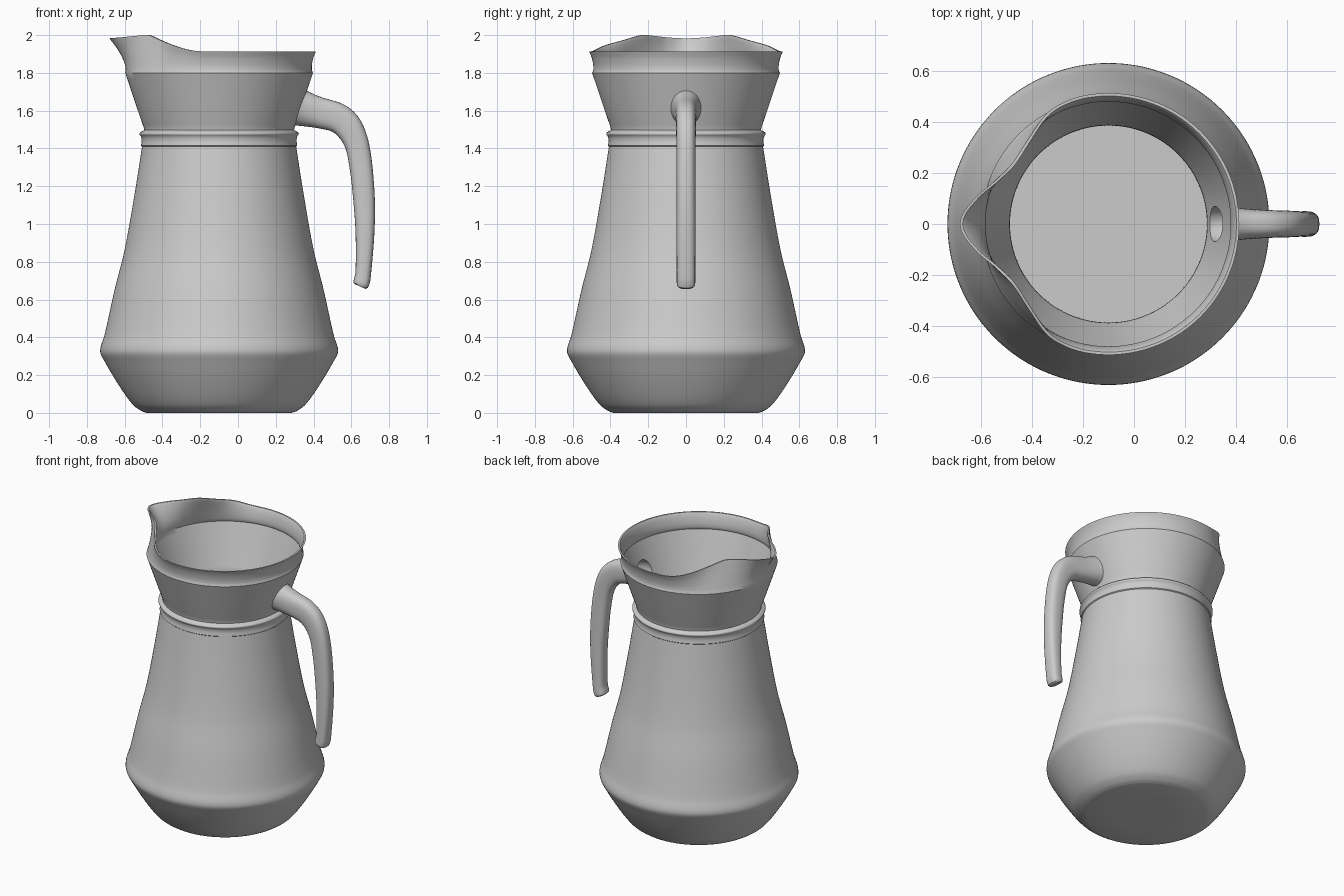
import bpy, bmesh, math
from mathutils import Vector

if "Cube" in bpy.data.objects:
    bpy.data.objects.remove(bpy.data.objects["Cube"])

AXIS_X = -0.10   # the body's axis of revolution
WALL = 0.012


def spline(points, n):
    """Smooth curve through points of any dimension (chord-length Hermite)."""
    p = [Vector(q) for q in points]
    t = [0.0]
    for a, b in zip(p, p[1:]):
        t.append(t[-1] + (b - a).length)
    last = len(p) - 1
    m = []
    for i in range(len(p)):
        a, b = max(i - 1, 0), min(i + 1, last)
        m.append((p[b] - p[a]) / (t[b] - t[a]))
    out = []
    for i in range(last):
        h = t[i + 1] - t[i]
        for k in range(n):
            s = k / n
            out.append(p[i] * (2*s**3 - 3*s**2 + 1) + m[i] * (h * (s**3 - 2*s**2 + s))
                       + p[i + 1] * (3*s**2 - 2*s**3) + m[i + 1] * (h * (s**3 - s**2)))
    return out + [p[-1]]


def loft(name, rings, cap):
    """Skin closed rings of points into a mesh object."""
    bm = bmesh.new()
    vs = [[bm.verts.new(c) for c in ring] for ring in rings]
    n = len(rings[0])
    for a, b in zip(vs, vs[1:]):
        for j in range(n):
            k = (j + 1) % n
            bm.faces.new((a[j], a[k], b[k], b[j]))
    if cap:
        bm.faces.new(vs[0])
        bm.faces.new(vs[-1])
    bmesh.ops.remove_doubles(bm, verts=bm.verts, dist=1e-5)
    bmesh.ops.recalc_face_normals(bm, faces=bm.faces)
    me = bpy.data.meshes.new(name)
    bm.to_mesh(me)
    bm.free()
    ob = bpy.data.objects.new(name, me)
    bpy.context.collection.objects.link(ob)
    return ob


def activate(ob):
    bpy.ops.object.select_all(action='DESELECT')
    ob.select_set(True)
    bpy.context.view_layer.objects.active = ob


# Body profile (radius, z): base, belly, neck ring, funnel, rim band
base = [Vector((0, 0)), Vector((0.2, 0))]
belly = spline([(.385, 0), (.415, .012), (.458, .045), (.527, .14), (.606, .272),
                (.63, .328), (.606, .415), (.553, .653), (.50, .865),
                (.448, 1.156), (.408, 1.41)], 5)
ring = spline([(.414, 1.415), (.410, 1.44), (.413, 1.462), (.422, 1.476),
               (.417, 1.486), (.397, 1.497)], 3)
funnel = spline([(.399, 1.51), (.43, 1.60), (.497, 1.80)], 6)
band = spline([(.491, 1.815), (.491, 1.84), (.499, 1.88), (.512, 1.913)], 4)
outer = base + belly + ring + funnel + band

# Inner wall: the outer profile offset inwards
inner = []
for i, q in enumerate(outer):
    d = (outer[min(i + 1, len(outer) - 1)] - outer[max(i - 1, 0)]).normalized()
    inner.append(Vector((max(q.x - d.y * WALL, 0), q.y + d.x * WALL)))
inner[0].x = 0
inner[-1].y = 1.913
profile = outer + inner[::-1]

# Spout: (angle from the tip in degrees, radius change, height change) at the rim
lip = spline([(-11, .02, .075), (0, .07, .070), (11, .02, .075), (20, -.033, .082),
              (32, -.0675, .087), (47, -.055, .060), (62, -.014, .030),
              (72, -.003, .008), (82, 0, 0), (180, 0, 0)], 8)


def lip_at(deg):
    for a, b in zip(lip, lip[1:]):
        if a.x <= deg <= b.x:
            return a.lerp(b, (deg - a.x) / (b.x - a.x))
    return lip[-1]


SIDES = 144
lips = []
for j in range(SIDES):
    deg = 360 * j / SIDES
    lips.append(lip_at(min(deg, 360 - deg)))
rings = []
for q in profile:
    t = min(max((q.y - 1.80) / 0.113, 0), 1)
    row = []
    for j in range(SIDES):
        phi = 2 * math.pi * j / SIDES
        r = q.x + lips[j].y * t ** 1.5
        row.append((AXIS_X - r * math.cos(phi), r * math.sin(phi), q.y + lips[j].z * t))
    rings.append(row)
body = loft("jug_body", rings, False)

# Handle sections: outer edge x, z; inner edge x, z; half width
sections = spline([(.357, 1.71, .297, 1.522, .082), (.385, 1.695, .345, 1.518, .071),
                   (.44, 1.672, .43, 1.506, .060), (.565, 1.63, .51, 1.482, .054),
                   (.645, 1.555, .565, 1.41, .052), (.695, 1.42, .59, 1.30, .05),
                   (.722, 1.18, .608, 1.15, .05), (.723, .97, .622, .96, .05),
                   (.702, .71, .622, .745, .049), (.694, .675, .612, .70, .049)], 6)
sections.append(Vector((.688, .662, .611, .69, .047)))
sections.append(Vector((.675, .656, .618, .682, .040)))
rings = []
for i, s in enumerate(sections):
    o, n = Vector((s[0], 0, s[1])), Vector((s[2], 0, s[3]))
    mid, half = (o + n) / 2, (o - n) / 2
    row = []
    for j in range(32):
        c, d = math.cos(math.tau * j / 32), math.sin(math.tau * j / 32)
        e = 1 - 0.25 * min(i / 15, 1)      # round at the root, squarer below
        c, d = (math.copysign(abs(v) ** e, v) for v in (c, d))
        p = mid + half * c + Vector((0, s[4] * d, 0))
        p.x -= p.y ** 2 / 0.86 * max(1 - i / 6, 0)   # root hugs the round wall
        row.append(p)
    rings.append(row)
handle = loft("handle", rings, True)

# Hollow where the handle meets the inside wall
bpy.ops.mesh.primitive_uv_sphere_add(segments=32, ring_count=20, location=(.33, 0, 1.612),
                                     rotation=(0, math.radians(12), 0))
cutter = bpy.context.object
cutter.name = "handle_hollow_cutter"
cutter.scale = (.13, .07, .078)
cutter.hide_render = True
for ob in (body, handle):
    activate(ob)
    mod = ob.modifiers.new("hollow", 'BOOLEAN')
    mod.operation = 'DIFFERENCE'
    mod.solver = 'EXACT'
    mod.object = cutter
    bpy.ops.object.modifier_apply(modifier=mod.name)
    bpy.ops.object.shade_smooth_by_angle(angle=math.radians(35))
bpy.data.objects.remove(cutter)
